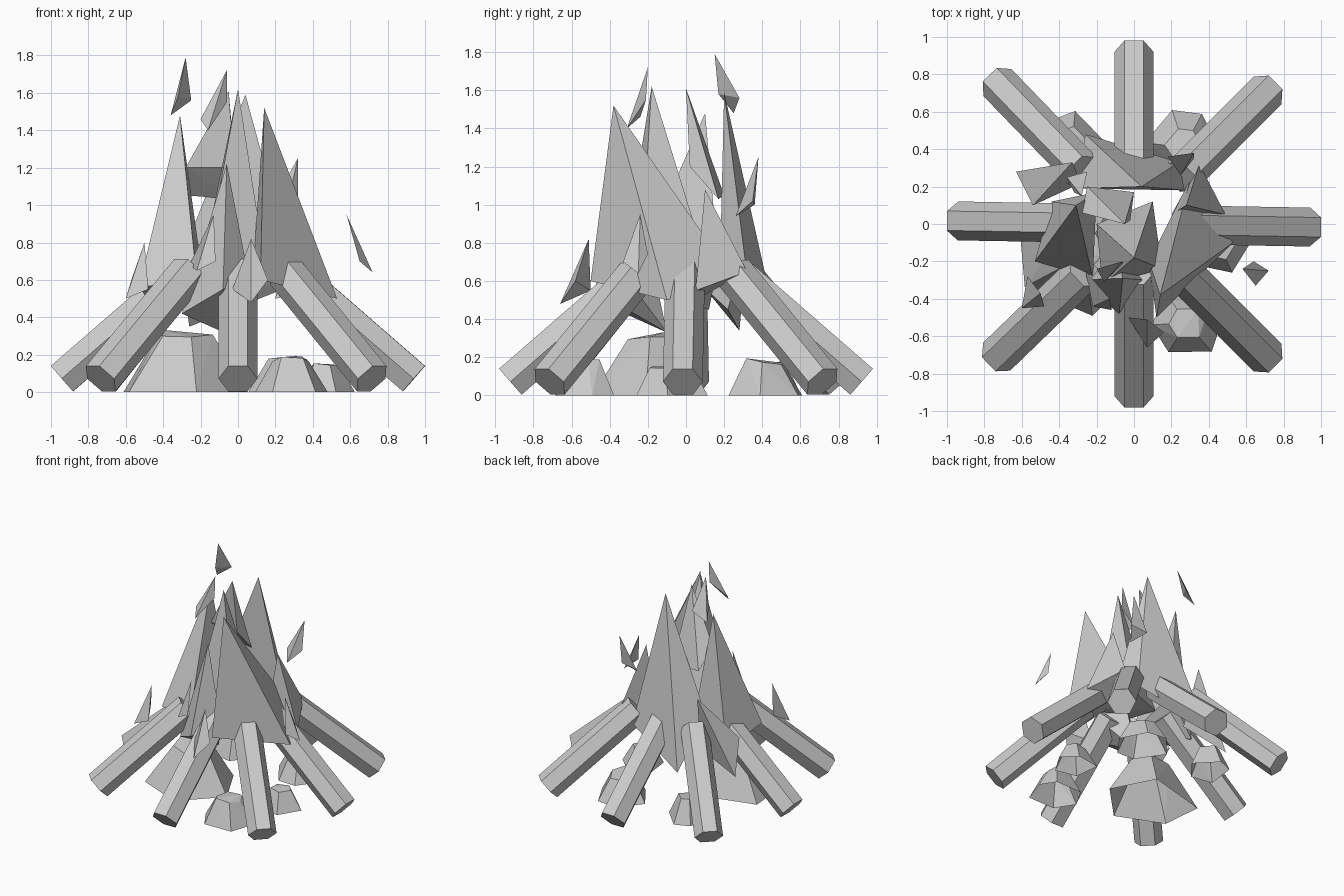
import bpy, bmesh, math, random
from mathutils import Matrix, Vector

cube = bpy.data.objects.get("Cube")
if cube:
    bpy.data.objects.remove(cube, do_unlink=True)

grey = bpy.data.materials.new("plain grey")
grey.use_nodes = True
colour = (0.6, 0.6, 0.6, 1)
grey.diffuse_color = colour
grey.node_tree.nodes["Principled BSDF"].inputs["Base Color"].default_value = colour


def hull(name, points, open_foot=False):
    """Flat-faced solid wrapped tightly around a few points."""
    bm = bmesh.new()
    verts = [bm.verts.new(p) for p in points]
    result = bmesh.ops.convex_hull(bm, input=verts)
    spare = [g for g in result["geom_interior"] if isinstance(g, bmesh.types.BMVert)]
    bmesh.ops.delete(bm, geom=spare, context="VERTS")
    bmesh.ops.dissolve_limit(bm, angle_limit=math.radians(1),
                             verts=bm.verts[:], edges=bm.edges[:])
    bmesh.ops.recalc_face_normals(bm, faces=bm.faces[:])
    if open_foot:
        foot = [f for f in bm.faces if f.normal.z < -0.9]
        bmesh.ops.delete(bm, geom=foot, context="FACES")
    mesh = bpy.data.meshes.new(name)
    bm.to_mesh(mesh)
    bm.free()
    mesh.materials.append(grey)
    obj = bpy.data.objects.new(name, mesh)
    bpy.context.collection.objects.link(obj)


def shard(name, apex, *base):
    hull(name, (apex,) + base)


def log(name, turn, reach):
    """Hexagonal log leaning inwards, flat side up."""
    tilt = math.radians(41)
    along = Vector((-math.cos(tilt), 0, math.sin(tilt)))
    up = Vector((math.sin(tilt), 0, math.cos(tilt)))
    across = Vector((0, 1, 0))
    foot = Vector((reach, 0, 0.14)) - up * 0.09
    spin = Matrix.Rotation(turn, 3, "Z")
    points = []
    for distance in (0, 0.87):
        for k in range(6):
            a = k * math.pi / 3
            rim = (across * math.cos(a) + up * math.sin(a)) * 0.104
            points.append(spin @ (foot + along * distance + rim))
    hull(name, points)


def rock(name, x, y, radius, height, taper, sides, seed):
    """Irregular tapered stone, hollow underneath."""
    rng = random.Random(seed)
    points = []
    for k in range(sides):
        a = math.tau * (k + rng.uniform(-0.2, 0.2)) / sides
        r = radius * rng.uniform(0.88, 1.08)
        for scale, z in ((1, 0), (taper, height * rng.uniform(0.8, 1))):
            points.append((x + r * scale * math.cos(a), y + r * scale * math.sin(a), z))
    hull(name, points, open_foot=True)


# Ring of eight logs, starting at the left and going round by the back
log_reaches = (1, 1.07, 0.98, 1.11, 1, 1.08, 0.98, 1.07)
log_swings = (-1, 0, 0, -1, -1, -1, 0, 0)
for k, (reach, swing) in enumerate(zip(log_reaches, log_swings)):
    log(f"log_{k + 1}", math.radians(45 * k + swing), reach)

# Stones between the logs
rock("large_stone", -0.27, -0.17, 0.36, 0.35, 0.42, 5, 4)
rock("front_stone", 0.28, -0.53, 0.19, 0.2, 0.5, 6, 2)
rock("back_stone", 0.27, 0.41, 0.2, 0.2, 0.5, 6, 3)
rock("back_right_stone", -0.33, 0.44, 0.16, 0.18, 0.5, 5, 5)
rock("side_stone", 0.46, -0.12, 0.16, 0.16, 0.5, 5, 6)

# Tall flames
shard("front_left_flame", (0.14, -0.38, 1.52), (0.12, -0.5, 0.6),
      (0.53, -0.1, 0.5), (0.3, 0.24, 0.63), (0.08, -0.2, 0.65))
shard("middle_flame", (0, -0.18, 1.62), (-0.17, -0.33, 0.7),
      (0.15, -0.24, 0.65), (0.1, 0.12, 0.65), (-0.2, 0, 0.65))
shard("back_flame", (0.04, 0.2, 1.59), (-0.26, 0.48, 0.35),
      (0.24, 0.33, 0.55), (0.27, 0.18, 0.75), (-0.31, 0.19, 0.7))
shard("right_flame", (-0.31, 0.1, 1.48), (-0.53, -0.2, 0.56),
      (-0.22, -0.29, 0.6), (-0.44, 0.12, 0.45), (-0.2, 0.17, 0.7))
shard("inner_flame", (-0.05, 0, 1.61), (-0.28, 0.06, 1.2),
      (-0.25, 0.2, 1.05), (0, 0.17, 1.03), (-0.02, 0.02, 1.2))

# Low flames licking around the logs
shard("front_flame", (-0.06, -0.29, 1.22), (-0.3, -0.3, 0.42),
      (0.06, -0.3, 0.6), (-0.08, -0.48, 0.55), (-0.1, -0.1, 0.33))
shard("left_flame", (0.28, 0.1, 1.08), (0.49, 0.05, 0.55),
      (0.35, 0.32, 0.65), (0.2, 0.05, 0.5))
shard("back_right_flame", (-0.33, 0.33, 0.9), (-0.63, 0.28, 0.34),
      (-0.54, 0.1, 0.56), (-0.28, 0.22, 0.45))
shard("front_right_flame", (-0.13, -0.4, 0.95), (-0.22, -0.44, 0.65),
      (-0.12, -0.46, 0.7), (-0.26, -0.25, 0.68))
shard("front_log_flame", (0.07, -0.51, 0.82), (-0.03, -0.5, 0.55),
      (0.07, -0.66, 0.48), (0.16, -0.58, 0.6))

# Loose sparks
shard("top_spark", (-0.28, 0.15, 1.79), (-0.36, 0.25, 1.48),
      (-0.25, 0.28, 1.56), (-0.32, 0.17, 1.58))
shard("upper_spark", (-0.06, -0.2, 1.72), (-0.2, -0.24, 1.46),
      (-0.16, -0.31, 1.4), (-0.06, -0.21, 1.55))
shard("back_spark", (0.32, 0.38, 1.25), (0.18, 0.36, 1),
      (0.25, 0.26, 0.94), (0.32, 0.35, 1.02))
shard("left_spark", (0.58, -0.24, 0.95), (0.64, -0.2, 0.74),
      (0.72, -0.25, 0.64), (0.65, -0.33, 0.7))
shard("right_spark", (-0.5, -0.37, 0.8), (-0.57, -0.28, 0.6),
      (-0.6, -0.45, 0.5), (-0.48, -0.44, 0.55))
